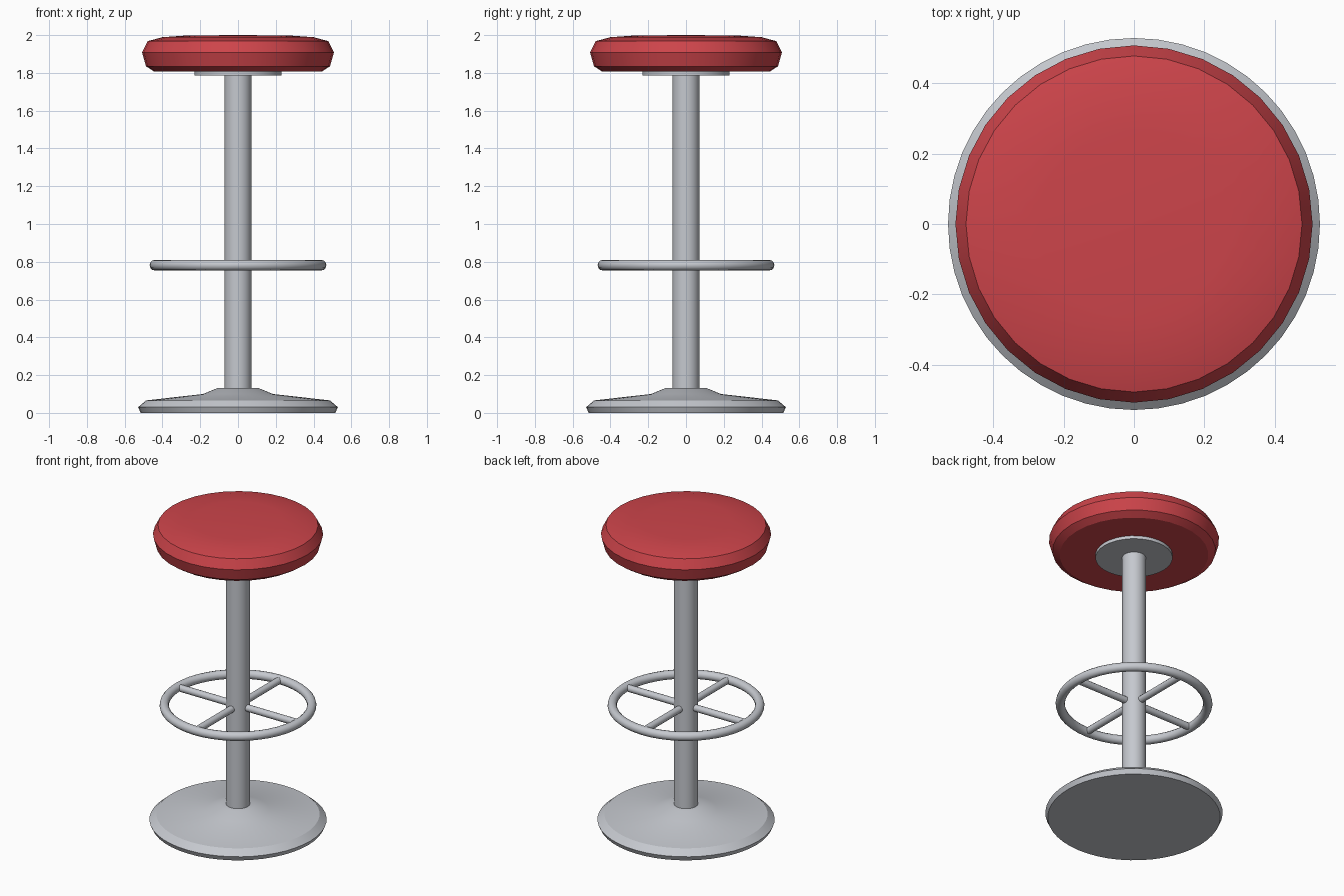
import bpy
import math

if "Cube" in bpy.data.objects:
    bpy.data.objects.remove(bpy.data.objects["Cube"])


def material(name, color):
    m = bpy.data.materials.new(name)
    m.diffuse_color = (*color, 1)
    m.use_nodes = True
    m.node_tree.nodes["Principled BSDF"].inputs["Base Color"].default_value = m.diffuse_color
    return m


red = material("red_vinyl", (0.61, 0.058, 0.069))
steel = material("brushed_steel", (0.56, 0.58, 0.62))


def finish(ob, name, mat, angle=30):
    ob.name = name
    ob.data.materials.append(mat)
    bpy.ops.object.select_all(action='DESELECT')
    ob.select_set(True)
    bpy.context.view_layer.objects.active = ob
    bpy.ops.object.shade_smooth_by_angle(angle=math.radians(angle))
    return ob


def lathe(name, profile, segments, mat, angle=30):
    """Spin (radius, height) points, listed bottom to top, around z."""
    verts, rings, faces = [], [], []
    for r, z in profile:
        start = len(verts)
        n = 1 if r == 0 else segments
        for i in range(n):
            a = 2 * math.pi * i / segments
            verts.append((r * math.cos(a), r * math.sin(a), z))
        rings.append([start + i % n for i in range(segments)])
    for low, high in zip(rings, rings[1:]):
        for i in range(segments):
            j = (i + 1) % segments
            quad = [low[i], low[j], high[j], high[i]]
            faces.append(list(dict.fromkeys(quad)))
    mesh = bpy.data.meshes.new(name)
    mesh.from_pydata(verts, [], faces)
    ob = bpy.data.objects.new(name, mesh)
    bpy.context.collection.objects.link(ob)
    return finish(ob, name, mat, angle)


# Floor base: flared disc with a raised hub
lathe("base", [(0, 0), (0.515, 0), (0.529, 0.03), (0.487, 0.066),
               (0.185, 0.10), (0.105, 0.133), (0, 0.133)], 48, steel)

# Central column
lathe("column", [(0, 0.1), (0.071, 0.1), (0.071, 1.8), (0, 1.8)], 32, steel)

# Mounting plate under the seat
lathe("seat_plate", [(0, 1.786), (0.23, 1.786), (0.23, 1.815), (0, 1.815)],
      32, steel)

# Padded seat cushion with a faceted rim
lathe("seat", [(0, 1.806), (0.444, 1.807), (0.487, 1.835), (0.508, 1.909),
               (0.478, 1.968), (0.4, 1.989), (0.27, 1.998), (0, 2.0)],
      32, red)

# Foot ring
RING_Z = 0.782
bpy.ops.mesh.primitive_torus_add(major_radius=0.44, minor_radius=0.028,
                                 major_segments=48, minor_segments=12,
                                 location=(0, 0, RING_Z))
finish(bpy.context.object, "foot_ring", steel, 40)

# Four spokes joining the ring to the column
for k in range(4):
    a = k * math.pi / 2
    inner, outer = 0.05, 0.425
    mid = (inner + outer) / 2
    bpy.ops.mesh.primitive_cylinder_add(
        vertices=12, radius=0.022, depth=outer - inner,
        location=(mid * math.cos(a), mid * math.sin(a), RING_Z),
        rotation=(0, math.pi / 2, a))
    finish(bpy.context.object, f"spoke_{k + 1}", steel, 40)
